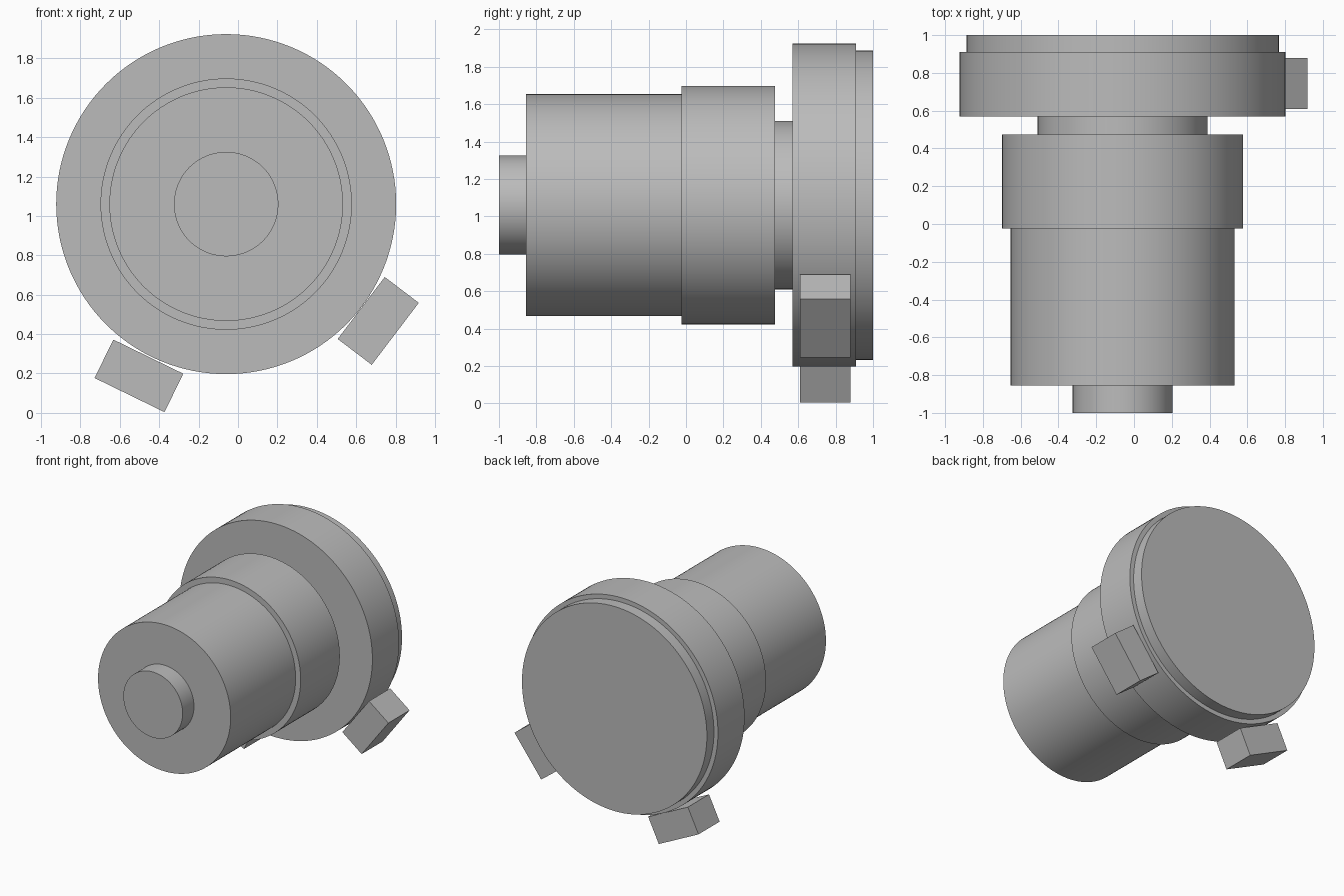
import bpy
import math

cube = bpy.data.objects.get("Cube")
if cube:
    bpy.data.objects.remove(cube, do_unlink=True)

AXIS_X, AXIS_Z = -0.06, 1.06

grey = bpy.data.materials.new("plain grey")
grey.use_nodes = True
colour = (0.5, 0.5, 0.5, 1.0)
grey.diffuse_color = colour
grey.node_tree.nodes["Principled BSDF"].inputs["Base Color"].default_value = colour


def drum(name, radius, front, back):
    """Round section along the y axis."""
    bpy.ops.mesh.primitive_cylinder_add(
        vertices=128, radius=radius, depth=back - front,
        location=(AXIS_X, (front + back) / 2, AXIS_Z),
        rotation=(math.pi / 2, 0, 0))
    obj = bpy.context.object
    obj.name = name
    obj.data.materials.append(grey)
    bpy.ops.object.shade_smooth_by_angle(angle=math.radians(30))


def foot(name, x, z, angle):
    """Block whose long side lies at the given angle in the xz plane."""
    bpy.ops.mesh.primitive_cube_add(
        size=1, location=(x, 0.745, z),
        rotation=(0, -math.radians(angle), 0))
    obj = bpy.context.object
    obj.name = name
    obj.scale = (0.395, 0.27, 0.217)
    obj.data.materials.append(grey)


# Stepped round body, front to back
drum("front_boss", 0.265, -1.0, -0.855)
drum("main_barrel", 0.593, -0.855, -0.025)
drum("collar", 0.638, -0.025, 0.475)
drum("neck", 0.45, 0.475, 0.57)
drum("flange", 0.863, 0.57, 0.91)
drum("back_plate", 0.827, 0.91, 1.0)

# Two blocks resting against the flange rim
foot("left_foot", 0.712, 0.467, 52.8)
foot("right_foot", -0.503, 0.188, -26)
